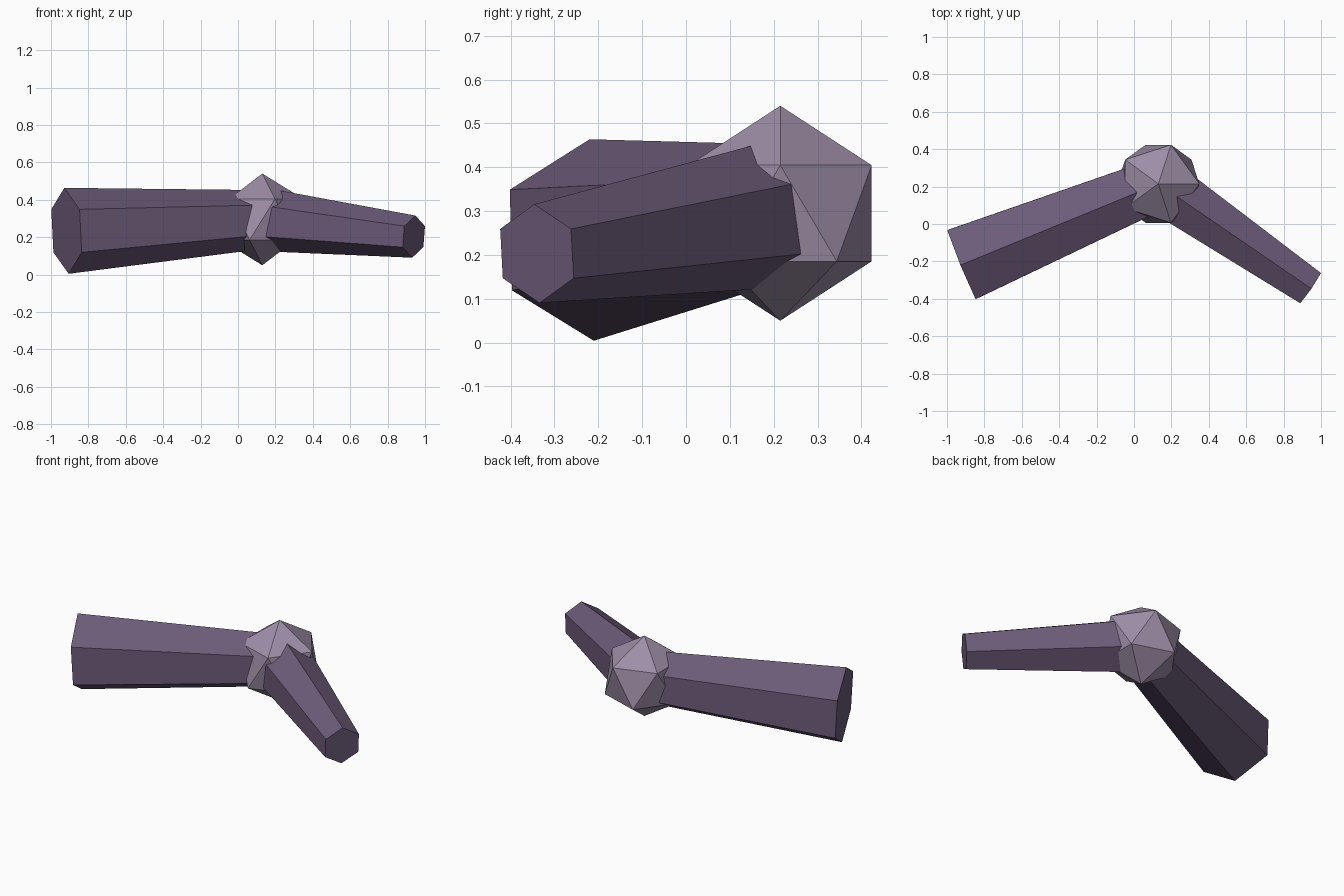
import bpy
from mathutils import Matrix, Vector

cube = bpy.data.objects.get("Cube")
if cube:
    bpy.data.objects.remove(cube, do_unlink=True)


def make_material(name, rgb):
    mat = bpy.data.materials.new(name)
    mat.use_nodes = True
    color = (*rgb, 1.0)
    mat.diffuse_color = color
    bsdf = mat.node_tree.nodes["Principled BSDF"]
    bsdf.inputs["Base Color"].default_value = color
    bsdf.inputs["Roughness"].default_value = 0.9
    return mat


dark_purple = make_material("dark purple", (0.15, 0.105, 0.19))
pale_mauve = make_material("pale mauve", (0.34, 0.27, 0.385))
JOINT = Vector((0.13, 0.215, 0.295))


def limb(name, tip, joint_radius, tip_radius):
    """Tapered six-sided limb from the joint centre to its tip, one edge on top."""
    axis = Vector(tip) - JOINT
    bpy.ops.mesh.primitive_cone_add(vertices=6, radius1=joint_radius,
                                    radius2=tip_radius, depth=axis.length)
    obj = bpy.context.object
    obj.name = name
    forward = axis.normalized()
    side = Vector((0, 0, 1)).cross(forward).normalized()
    up = forward.cross(side)
    turn = Matrix((side, up, forward)).transposed().to_4x4()
    obj.matrix_world = Matrix.Translation(JOINT + axis / 2) @ turn
    obj.data.materials.append(dark_purple)


# Two limbs meeting inside the joint
limb("thick_limb", (-0.917, -0.215, 0.234), 0.157, 0.23)
limb("thin_limb", (0.94, -0.34, 0.203), 0.17, 0.113)

# Faceted ball joint
bpy.ops.mesh.primitive_ico_sphere_add(subdivisions=1, radius=0.245, location=JOINT)
ball = bpy.context.object
ball.name = "ball_joint"
ball.data.materials.append(pale_mauve)
